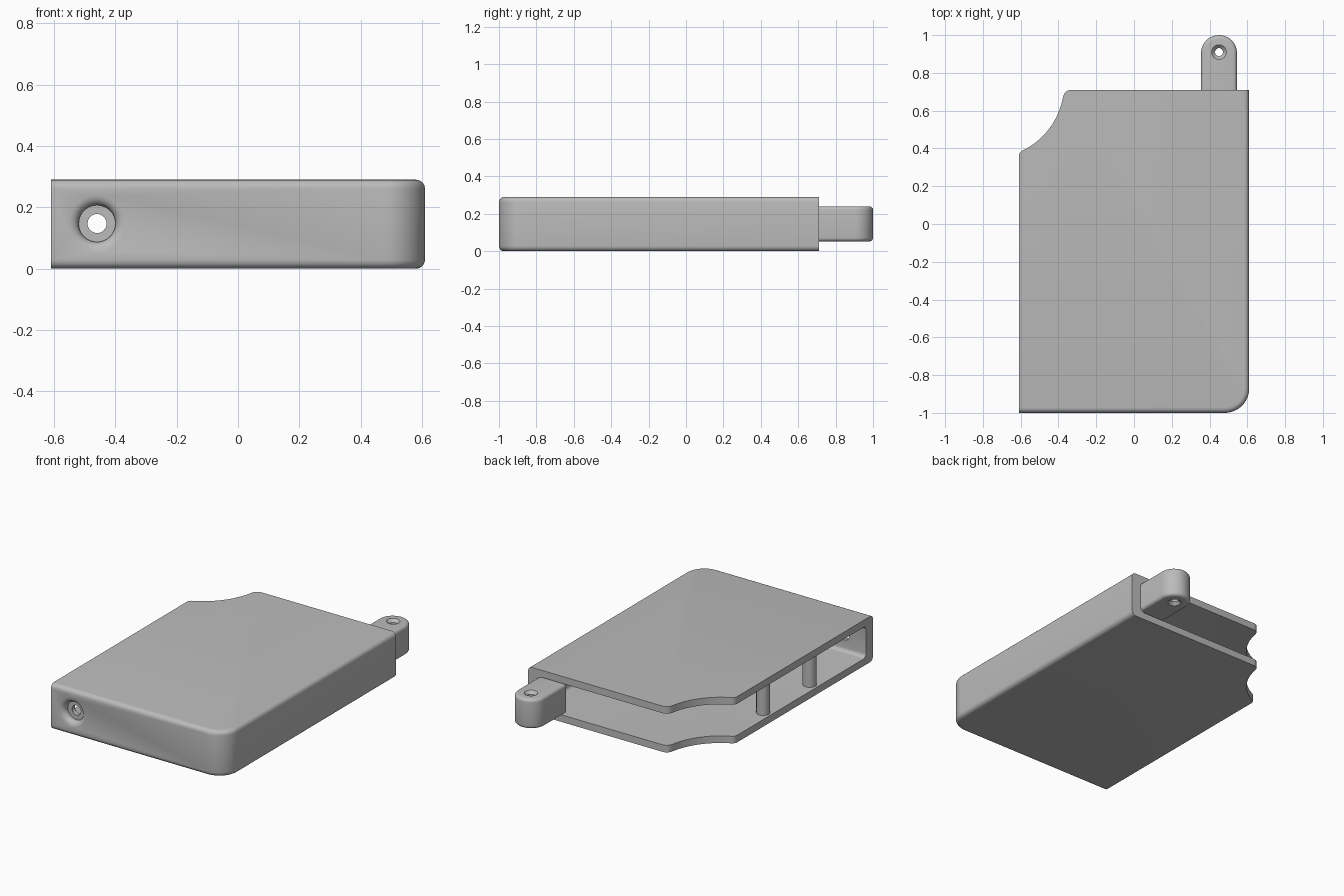
import bpy, bmesh
from math import sin, cos, pi, radians, atan2
from mathutils import Matrix, Vector

cube = bpy.data.objects.get("Cube")
if cube:
    bpy.data.objects.remove(cube, do_unlink=True)

grey = bpy.data.materials.new("plain_grey")
grey.use_nodes = True
colour = (0.5, 0.5, 0.5, 1)
grey.diffuse_color = colour
grey.node_tree.nodes["Principled BSDF"].inputs["Base Color"].default_value = colour


def finish(name, bm):
    bmesh.ops.recalc_face_normals(bm, faces=bm.faces)
    mesh = bpy.data.meshes.new(name)
    bm.to_mesh(mesh)
    bm.free()
    mesh.materials.append(grey)
    obj = bpy.data.objects.new(name, mesh)
    bpy.context.collection.objects.link(obj)
    return obj


def arc(cx, cy, r, a0, a1, n=12):
    """Points along an arc, angles in degrees."""
    angles = [radians(a0 + (a1 - a0) * i / n) for i in range(n + 1)]
    return [(cx + r * cos(a), cy + r * sin(a)) for a in angles]


def curve3(p, q, r, n=6):
    """Rounded corner from p to r pulled towards q."""
    p, q, r = Vector(p), Vector(q), Vector(r)
    ts = [i / n for i in range(n + 1)]
    return [tuple(p * (1 - t) ** 2 + q * 2 * t * (1 - t) + r * t * t) for t in ts]


def prism(name, outline, z0, z1, radius=0, rounded=lambda p: True):
    """Extruded outline whose top and bottom rims are rounded where wanted."""
    bm = bmesh.new()
    base = bm.faces.new([bm.verts.new((x, y, z0)) for x, y in outline])
    ext = bmesh.ops.extrude_face_region(bm, geom=[base], use_keep_orig=True)
    top = [g for g in ext["geom"] if isinstance(g, bmesh.types.BMVert)]
    bmesh.ops.translate(bm, verts=top, vec=(0, 0, z1 - z0))
    bmesh.ops.recalc_face_normals(bm, faces=bm.faces)
    if radius:
        rims = [e for e in bm.edges
                if abs(e.verts[0].co.z - e.verts[1].co.z) < 1e-5
                and rounded((e.verts[0].co + e.verts[1].co) / 2)]
        bmesh.ops.bevel(bm, geom=rims, offset=radius, offset_type='OFFSET',
                        segments=5, profile=0.5, affect='EDGES', clamp_overlap=True)
    return finish(name, bm)


def lathe(name, profile, origin, rotation=None, n=40):
    """Solid of revolution about z from (radius, height) pairs."""
    bm = bmesh.new()
    rings = [[bm.verts.new((r * cos(2 * pi * i / n), r * sin(2 * pi * i / n), h))
              for i in range(n)] for r, h in profile]
    for a, b in zip(rings, rings[1:]):
        for i in range(n):
            j = (i + 1) % n
            bm.faces.new((a[i], a[j], b[j], b[i]))
    bm.faces.new(rings[0])
    bm.faces.new(rings[-1])
    if rotation:
        bmesh.ops.transform(bm, matrix=rotation, verts=bm.verts)
    bmesh.ops.translate(bm, verts=bm.verts, vec=origin)
    return finish(name, bm)


def cut(obj, cutter):
    cutter.hide_render = True
    mod = obj.modifiers.new("cut", 'BOOLEAN')
    mod.operation, mod.solver, mod.object = 'DIFFERENCE', 'EXACT', cutter
    select(obj)
    bpy.ops.object.modifier_apply(modifier=mod.name)
    bpy.data.objects.remove(cutter, do_unlink=True)


def select(obj):
    bpy.ops.object.select_all(action='DESELECT')
    obj.select_set(True)
    bpy.context.view_layer.objects.active = obj


W, BACK, H = 0.61, 0.71, 0.29
FLOOR, CEILING = 0.045, 0.245

# Case outline: round front left corner, scooped back right corner
notch_c, notch_r = (-0.76, 0.74), 0.39
scoop = arc(*notch_c, notch_r, -11, -62, 16)
outline = [(-W, -1)]
outline += arc(W - 0.13, -0.87, 0.13, -90, 0, 14)
outline += [(W, BACK)]
outline += curve3((-0.33, BACK), (-0.37, BACK), scoop[0])
outline += scoop[1:-1]
outline += curve3(scoop[-1], (-W, 0.385), (-W, 0.355))


def outer_rim(p):
    at_front = p.y < -0.86
    at_left = p.x > W - 0.001
    return (at_front and p.x > -W + 0.01) or at_left


case = prism("case", outline, 0, H, 0.028, outer_rim)

# Hollow, open towards the right and the back
inner = [(-1, -0.93)] + arc(0.47, -0.86, 0.07, -90, 0, 8) + [(0.54, 1.2), (-1, 1.2)]
cut(case, prism("hollow_cutter", inner, FLOOR, CEILING, 0.025))

# Recessed hole with a flared mouth in the front wall
mouth = [(0.1, -0.02), (0.092, 0), (0.08, 0.003), (0.07, 0.009), (0.063, 0.018),
         (0.06, 0.03), (0.06, 0.04), (0.031, 0.04), (0.031, 0.15)]
cut(case, lathe("front_hole_cutter", mouth, (-0.46, -1, 0.147),
                Matrix.Rotation(-pi / 2, 4, 'X')))

# Lug on the back with a countersunk hole
LX, LR, LY = 0.45, 0.095, 0.905
lug_outline = [(LX - LR, 0.695), (LX + LR, 0.695)] + arc(LX, LY, LR, 0, 180, 28)
lug = prism("back_lug", lug_outline, 0.052, 0.24, 0.02, lambda p: p.y > 0.7)
pin = [(0.045, -0.105), (0.039, -0.094), (0.021, -0.076),
       (0.021, 0.076), (0.039, 0.094), (0.045, 0.105)]
cut(lug, lathe("lug_hole_cutter", pin, (LX, 0.91, 0.146)))

# Posts between floor and ceiling along the open side
posts = [lathe("post_" + label, [(0.04, FLOOR - 0.01), (0.04, CEILING + 0.01)],
               (-0.555, y, 0), n=32)
         for label, y in (("rear", 0.02), ("front", -0.445))]

for part in [case, lug] + posts:
    select(part)
    bpy.ops.object.shade_smooth_by_angle(angle=radians(32))
